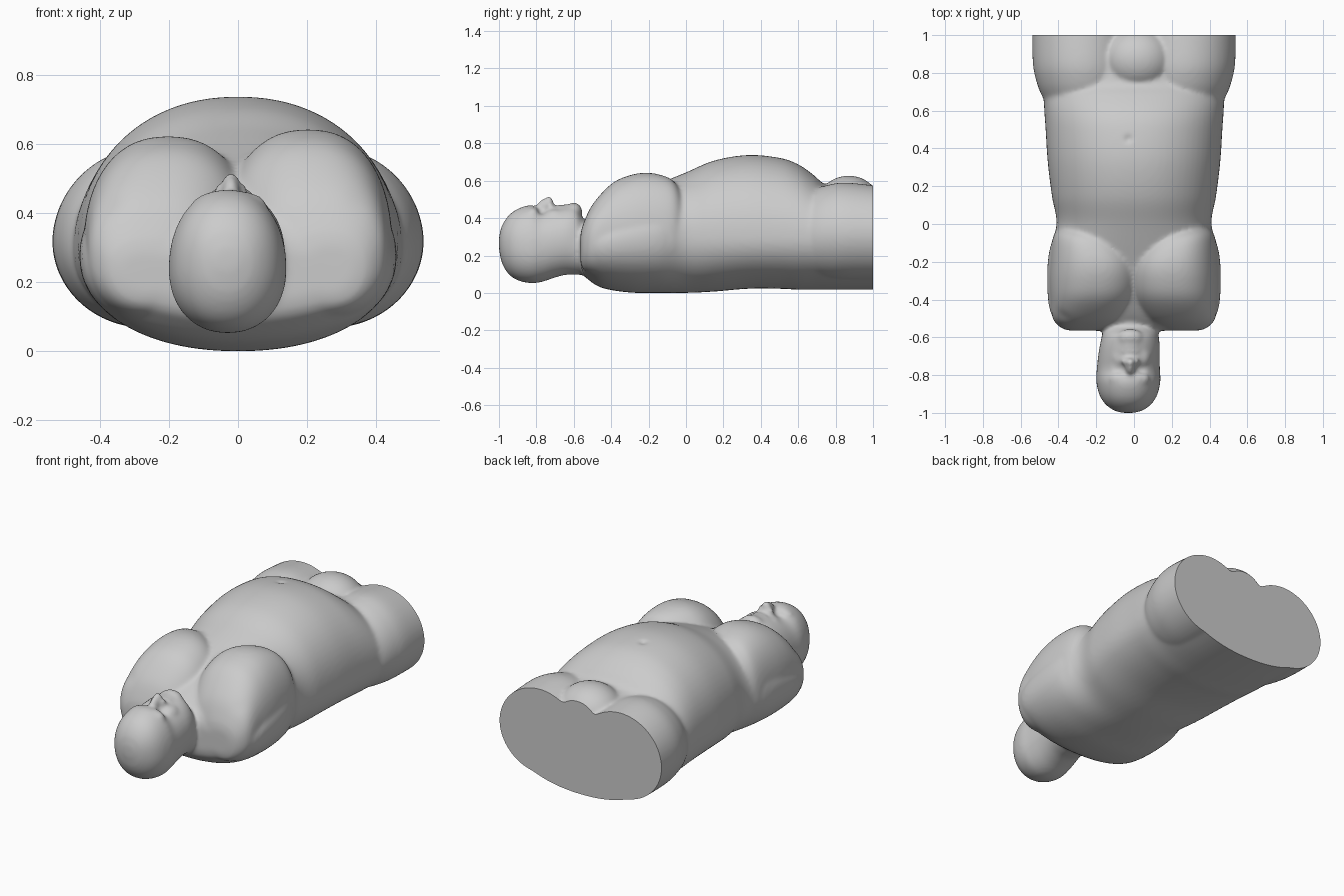
import bpy, bmesh, math
from mathutils import Vector, Matrix

if "Cube" in bpy.data.objects:
    bpy.data.objects.remove(bpy.data.objects["Cube"])

bm = bmesh.new()


def spread(v, p):
    return math.copysign(abs(v) ** p, v)


def spline(rows, steps=6):
    """Catmull-Rom interpolation of section rows."""
    out = []
    for i in range(len(rows) - 1):
        p = [rows[max(0, min(len(rows) - 1, i + k))] for k in (-1, 0, 1, 2)]
        for s in range(steps):
            t = s / steps
            out.append([0.5 * (2 * b + (c - a) * t + (2 * a - 5 * b + 4 * c - d) * t * t
                               + (3 * b - a - 3 * c + d) * t ** 3) for a, b, c, d in zip(*p)])
    return out + [list(rows[-1])]


def loft(rows, n=2.15, seg=72, side=1, lift=0):
    """Closed skin through sections (y, centre x, half width, z low, z widest, z high)."""
    rings = []
    for y, cx, hw, zb, zm, zt in spline(rows):
        ring = []
        for k in range(seg):
            a = 2 * math.pi * k / seg
            c, s = math.cos(a), math.sin(a)
            h = (zt + lift - zm) if s > 0 else (zm - zb)
            ring.append(bm.verts.new((side * cx + hw * spread(c, 2 / n), y,
                                      zm + h * spread(s, 2 / n))))
        rings.append(ring)
    for a, b in zip(rings, rings[1:]):
        for k in range(seg):
            j = (k + 1) % seg
            bm.faces.new((a[k], a[j], b[j], b[k]))
    bm.faces.new(rings[0][::-1])
    bm.faces.new(rings[-1])


def blob(pos, size, tilt=(0, 0, 0)):
    """Ellipsoid, optionally tilted (degrees about x, y, z)."""
    m = Matrix.Translation(pos)
    for ang, ax in zip(tilt, 'XYZ'):
        m = m @ Matrix.Rotation(math.radians(ang), 4, ax)
    bmesh.ops.create_uvsphere(bm, u_segments=48, v_segments=32, radius=1,
                              matrix=m @ Matrix.Diagonal((*size, 1)))


# trunk: shoulders, chest, belly, hips
loft([(-.565, 0, .30, .15, .23, .30), (-.555, 0, .35, .11, .23, .34),
      (-.53, 0, .40, .08, .25, .38), (-.45, 0, .447, .03, .26, .44),
      (-.30, 0, .46, .005, .28, .52), (-.15, 0, .45, .003, .29, .585),
      (0, 0, .41, .003, .30, .647), (.15, 0, .435, .01, .30, .71),
      (.33, 0, .457, .025, .30, .74), (.50, 0, .468, .025, .30, .725),
      (.60, 0, .475, .02, .30, .69), (.68, 0, .48, .02, .30, .635),
      (.74, 0, .49, .02, .30, .585), (.82, 0, .50, .02, .30, .57),
      (.92, 0, .50, .02, .30, .56), (1.0, 0, .50, .02, .30, .51),
      (1.06, 0, .50, .02, .30, .49)])

for s in (-1, 1):
    # breasts, full and reaching up to the shoulder end; one slightly higher
    loft([(-.565, .265, .07, .17, .25, .30), (-.55, .26, .125, .13, .26, .36),
          (-.50, .24, .19, .10, .28, .465), (-.40, .213, .228, .07, .30, .575),
          (-.30, .202, .245, .06, .30, .622), (-.20, .204, .24, .07, .30, .635),
          (-.10, .23, .205, .10, .30, .612), (-.05, .255, .165, .14, .30, .57),
          (-.01, .275, .11, .2, .30, .49)], n=2.3, side=s, lift=.01 * s)
    # thigh stumps
    loft([(.52, .27, .08, .16, .30, .42), (.60, .265, .17, .12, .30, .50),
          (.68, .258, .23, .09, .31, .55), (.76, .262, .256, .075, .32, .58),
          (.86, .267, .269, .07, .32, .592), (1.06, .268, .27, .07, .32, .57)], n=1.98, side=s)
# pubic mound
blob((.02, .87, .47), (.19, .17, .16))

# head and neck
loft([(-1, -.03, .03, .24, .27, .30), (-.985, -.03, .08, .165, .27, .36),
      (-.95, -.03, .125, .105, .26, .415), (-.90, -.03, .155, .07, .25, .452),
      (-.83, -.03, .17, .055, .24, .472), (-.77, -.03, .167, .062, .25, .447),
      (-.70, -.027, .163, .085, .27, .457), (-.64, -.022, .158, .10, .28, .467),
      (-.59, -.02, .15, .10, .26, .467), (-.56, -.02, .145, .10, .24, .42),
      (-.53, -.02, .145, .10, .24, .39), (-.45, -.01, .17, .08, .24, .42),
      (-.35, 0, .20, .08, .25, .44)])
# nose, nostrils, lips, chin, brows
blob((-.02, -.752, .463), (.026, .05, .045), (25, 0, 0))
blob((-.02, -.732, .482), (.026, .022, .042))
for s in (-1, 1):
    blob((-.02 + s * .028, -.727, .465), (.022, .02, .025))
    blob((-.025 + s * .055, -.82, .44), (.055, .035, .023), (0, s * 14, 0))
    blob((-.02 + s * .06, -.70, .415), (.05, .06, .035), (0, s * 20, 0))
blob((-.02, -.674, .455), (.05, .022, .02))
blob((-.02, -.648, .457), (.045, .02, .02))
blob((-.02, -.60, .44), (.07, .045, .046))

me = bpy.data.meshes.new("parts")
bm.to_mesh(me)
bm.free()
src = bpy.data.objects.new("parts", me)
bpy.context.collection.objects.link(src)

# fuse everything into one skin and soften the creases
mod = src.modifiers.new("fuse", 'REMESH')
mod.mode = 'VOXEL'
mod.voxel_size = .0105
sm = src.modifiers.new("soften", 'SMOOTH')
sm.factor = .5
sm.iterations = 12
skin = bpy.data.meshes.new_from_object(src.evaluated_get(bpy.context.evaluated_depsgraph_get()))
bpy.data.objects.remove(src)

# small dents: navel, armpit folds, eye sockets
bm = bmesh.new()
bm.from_mesh(skin)
dents = [((-.03, .45, .73), .02, .01), ((-.36, -.47, .41), .04, .008), ((.34, -.47, .42), .04, .006),
         ((-.075, -.775, .43), .025, .01), ((.035, -.775, .43), .025, .01)]
for v in bm.verts:
    for p, r, d in dents:
        q = (v.co - Vector(p)).length / r
        if q < 2.5:
            v.co -= v.normal * d * math.exp(-q * q)

# flat cut through the thighs
cut = bmesh.ops.bisect_plane(bm, geom=bm.verts[:] + bm.edges[:] + bm.faces[:],
                             plane_co=(0, 1, 0), plane_no=(0, 1, 0), clear_outer=True)
edges = [e for e in cut['geom_cut'] if isinstance(e, bmesh.types.BMEdge)]
for e in edges:
    e.smooth = False
bmesh.ops.triangle_fill(bm, edges=edges, use_beauty=True, normal=(0, 1, 0))
low = min(v.co.z for v in bm.verts)
bmesh.ops.translate(bm, verts=bm.verts, vec=(0, 0, -low))
bm.to_mesh(skin)
bm.free()

body = bpy.data.objects.new("body", skin)
bpy.context.collection.objects.link(body)
bpy.context.view_layer.objects.active = body
body.select_set(True)
bpy.ops.object.shade_smooth_by_angle(angle=math.radians(45))
